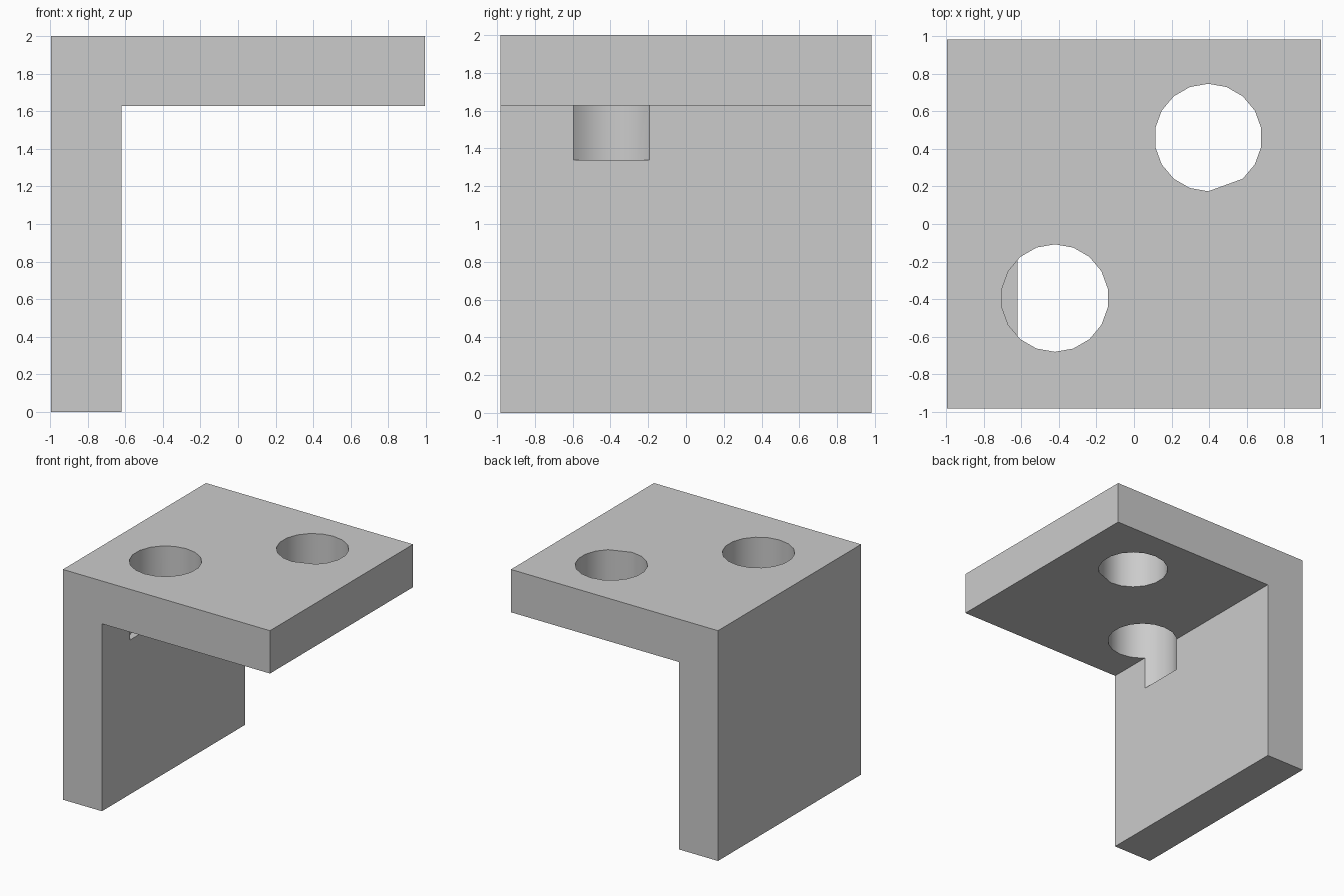
import bpy, bmesh
from math import cos, sin, radians

if "Cube" in bpy.data.objects:
    bpy.data.objects.remove(bpy.data.objects["Cube"])


def extruded(name, points, direction):
    """Closed solid made by extruding a flat outline along a vector."""
    bm = bmesh.new()
    face = bm.faces.new([bm.verts.new(p) for p in points])
    new = bmesh.ops.extrude_face_region(bm, geom=[face])["geom"]
    bmesh.ops.translate(bm, vec=direction,
                        verts=[v for v in new if isinstance(v, bmesh.types.BMVert)])
    # the extrusion can drop or keep the source face; make sure both ends are closed
    bmesh.ops.holes_fill(bm, edges=[e for e in bm.edges if e.is_boundary], sides=0)
    bmesh.ops.recalc_face_normals(bm, faces=bm.faces)
    mesh = bpy.data.meshes.new(name)
    bm.to_mesh(mesh)
    bm.free()
    obj = bpy.data.objects.new(name, mesh)
    bpy.context.collection.objects.link(obj)
    return obj


# L-shaped bracket: upright wall and top plate
X, Y, WALL, UNDER, TOP = 0.995, 0.982, -0.62, 1.628, 2.0
profile = [(-X, 0), (WALL, 0), (WALL, UNDER), (X, UNDER), (X, TOP), (-X, TOP)]
bracket = extruded("angle_bracket", [(x, -Y, z) for x, z in profile], (0, 2 * Y, 0))


# Bolt holes: 18-sided, one through the plate, one running partly into the wall
def cut_hole(name, x, y, bottom, skip=()):
    r = 0.286
    angles = [a for a in range(10, 370, 20) if a not in skip]
    ring = [(x + r * cos(radians(a)), y + r * sin(radians(a)), bottom) for a in angles]
    cutter = extruded(name, ring, (0, 0, 2.2 - bottom))
    cutter.hide_render = True
    mod = bracket.modifiers.new(name, 'BOOLEAN')
    mod.operation = 'DIFFERENCE'
    mod.solver = 'EXACT'
    mod.object = cutter
    bpy.context.view_layer.objects.active = bracket
    bpy.ops.object.modifier_apply(modifier=mod.name)
    bpy.data.objects.remove(cutter)


cut_hole("plate_hole", 0.395, 0.46, 1.4, skip=(290,))
cut_hole("wall_hole", -0.421, -0.394, 1.34)

# Smooth hole walls, crisp edges
bpy.ops.object.select_all(action='DESELECT')
bracket.select_set(True)
bpy.context.view_layer.objects.active = bracket
bpy.ops.object.shade_smooth_by_angle(angle=radians(40))
